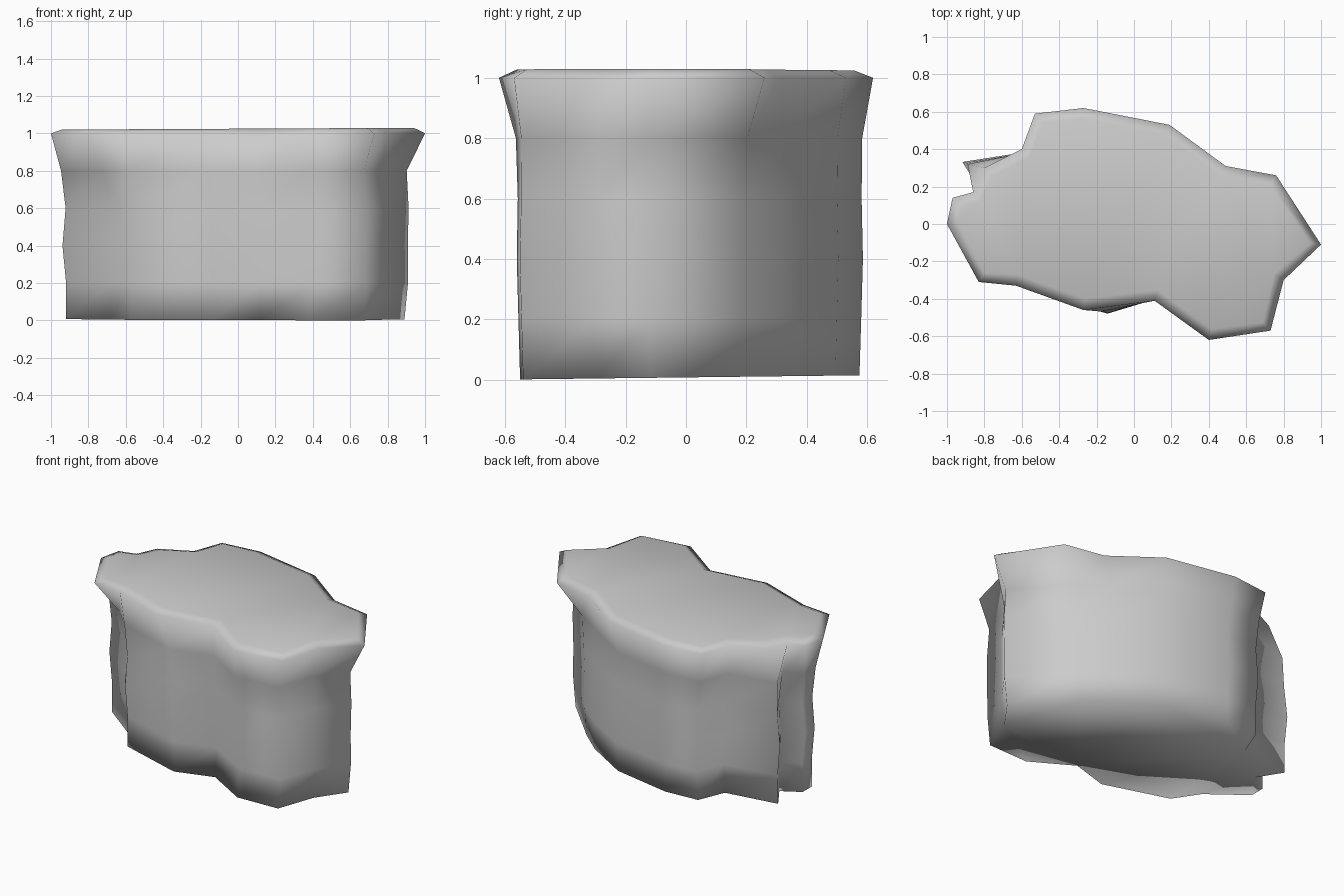
import bpy
import bmesh
from mathutils import Vector

# Remove the default object only
default_object = bpy.data.objects.get("Cube")
if default_object:
    bpy.data.objects.remove(default_object, do_unlink=True)

# Single stone colour
stone = bpy.data.materials.new("stone grey")
stone.use_nodes = True
stone_colour = (0.6, 0.6, 0.6, 1.0)
stone.diffuse_color = stone_colour
stone.node_tree.nodes["Principled BSDF"].inputs["Base Color"].default_value = stone_colour

# Matching outlines: flared rim and narrower foot, counter-clockwise from the left tip
rim_outline = [
    (-1, 0), (-.83, -.31), (-.63, -.33), (-.27, -.46), (.11, -.41), (.4, -.62),
    (.73, -.57), (.8, -.3), (1, -.11), (.76, .26), (.49, .31), (.19, .53),
    (-.27, .62), (-.53, .59), (-.6, .4), (-.8, .3), (-.86, .17), (-.97, .14),
]
foot_outline = [
    (-.92, 0), (-.68, -.18), (-.57, -.34), (-.14, -.47), (.11, -.395), (.38, -.55),
    (.67, -.54), (.76, -.3), (.89, -.12), (.59, .19), (.44, .32), (.15, .495),
    (-.25, .575), (-.48, .56), (-.55, .38), (-.9, .325), (-.8, .17), (-.92, .1),
]

# Height, blend from foot to rim, slight waist scale and sideways drift of each ring
ring_levels = [
    (0, 0, 1, 0), (.2, 0, 1.01, .01), (.4, 0, 1.02, 0),
    (.6, .03, 1.01, .01), (.8, .2, 1, -.01), (1, 1, 1, 0),
]


def inset_outline(points, distance):
    """Move every corner inward along the average normal of its two edges."""
    result = []
    for index, point in enumerate(points):
        here = Vector(point)
        before = (here - Vector(points[index - 1])).normalized()
        after = (Vector(points[(index + 1) % len(points)]) - here).normalized()
        tangent = (before + after).normalized()
        result.append(here + Vector((-tangent.y, tangent.x)) * distance)
    return result


def add_ring(mesh, points, height_at):
    return [mesh.verts.new((p[0], p[1], height_at(p))) for p in points]


def bridge(mesh, lower, upper):
    count = len(lower)
    for index in range(count):
        following = (index + 1) % count
        mesh.faces.new((lower[index], lower[following], upper[following], upper[index]))


# Body rings, with the foot tilted up a little towards the back
mesh = bmesh.new()
rings = []
for height, blend, scale, drift in ring_levels:
    points = [
        Vector(foot).lerp(Vector(rim), blend) * scale + Vector((drift, 0))
        for foot, rim in zip(foot_outline, rim_outline)
    ]
    if height == 0:
        rings.append(add_ring(mesh, points, lambda p: .007 + .012 * p[1]))
    else:
        rings.append(add_ring(mesh, points, lambda p: height))

# Bevelled rim leading to the flat top
top_points = inset_outline(rim_outline, .06)
rings.append(add_ring(mesh, top_points, lambda p: 1.025 + .005 * p[0]))

for lower, upper in zip(rings, rings[1:]):
    bridge(mesh, lower, upper)

# Top and bottom caps
top_cap = mesh.faces.new(rings[-1])
bottom_cap = mesh.faces.new(list(reversed(rings[0])))
mesh.normal_update()
bmesh.ops.triangulate(mesh, faces=[top_cap, bottom_cap])
for face in mesh.faces:
    face.smooth = True

rock_data = bpy.data.meshes.new("rock_block")
mesh.to_mesh(rock_data)
mesh.free()
rock_data.materials.append(stone)
rock = bpy.data.objects.new("rock_block", rock_data)
bpy.context.collection.objects.link(rock)
